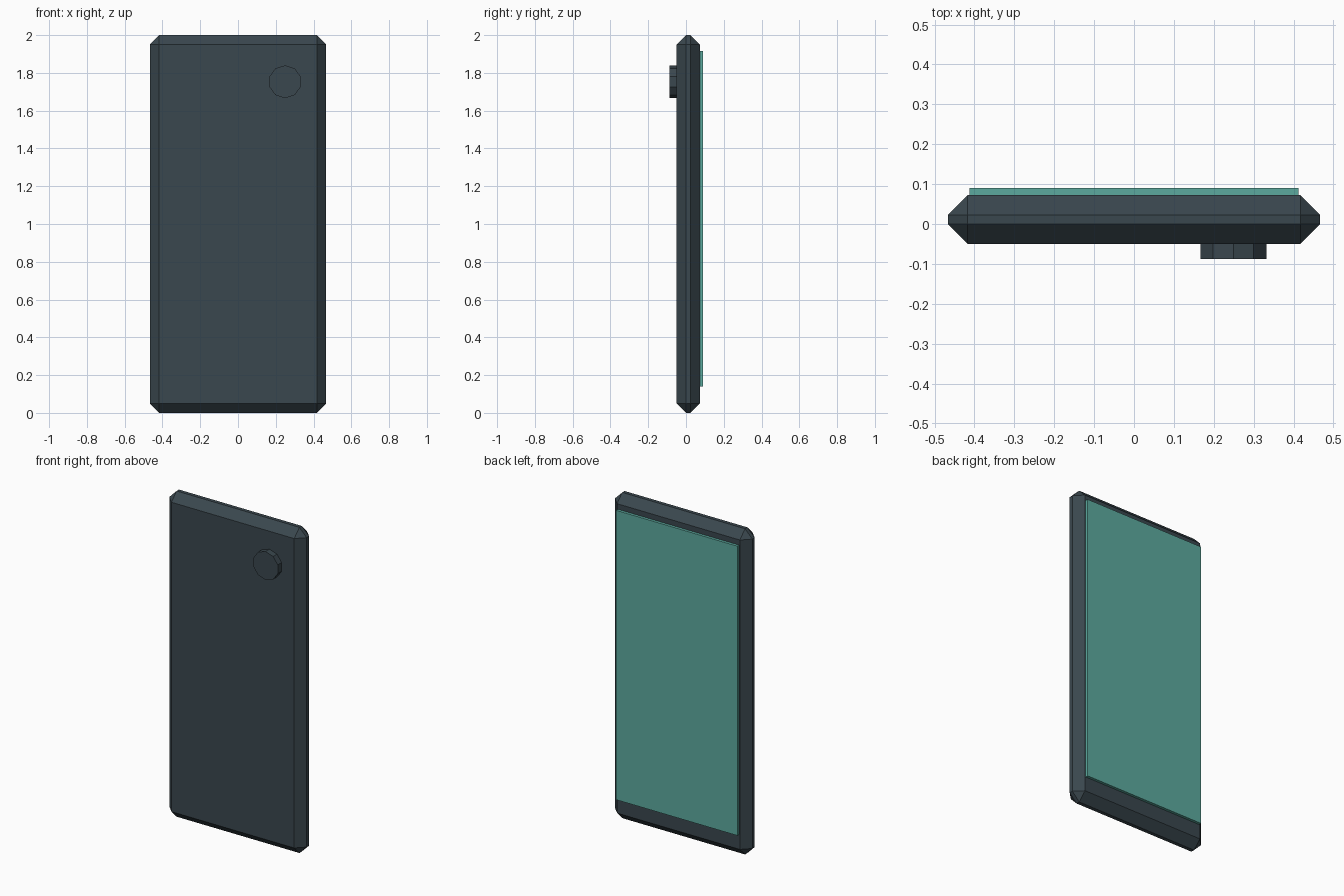
import bpy
import math

cube = bpy.data.objects.get("Cube")
if cube:
    bpy.data.objects.remove(cube, do_unlink=True)


def make_material(name, srgb):
    linear = [(c / 255 / 12.92) if c < 11 else ((c / 255 + 0.055) / 1.055) ** 2.4 for c in srgb]
    mat = bpy.data.materials.new(name)
    mat.use_nodes = True
    mat.diffuse_color = (*linear, 1)
    mat.node_tree.nodes["Principled BSDF"].inputs["Base Color"].default_value = (*linear, 1)
    return mat


def finish(name, mat):
    obj = bpy.context.object
    obj.name = obj.data.name = name
    obj.data.materials.append(mat)
    return obj


def box(name, low, high, mat):
    centre = [(a + b) / 2 for a, b in zip(low, high)]
    size = [b - a for a, b in zip(low, high)]
    bpy.ops.mesh.primitive_cube_add(size=1, location=centre)
    obj = finish(name, mat)
    for v in obj.data.vertices:
        v.co = [c * s for c, s in zip(v.co, size)]
    return obj


slate = make_material("dark slate", (58, 71, 78))
teal = make_material("teal glass", (92, 170, 159))

# Chamfered slab
body = box("phone_body", (-0.467, -0.05, 0), (0.467, 0.073, 2), slate)
chamfer = body.modifiers.new("chamfer", "BEVEL")
chamfer.width = 0.05
chamfer.segments = 1

# Display panel, raised from the back face
box("screen", (-0.412, 0.07, 0.14), (0.412, 0.09, 1.917), teal)

# Ten-sided camera disc, with a corner pointing up
bpy.ops.mesh.primitive_cylinder_add(
    vertices=10, radius=0.087, depth=0.04,
    location=(0.249, -0.068, 1.753), rotation=(math.pi / 2, 0, 0))
finish("camera_lens", slate)
